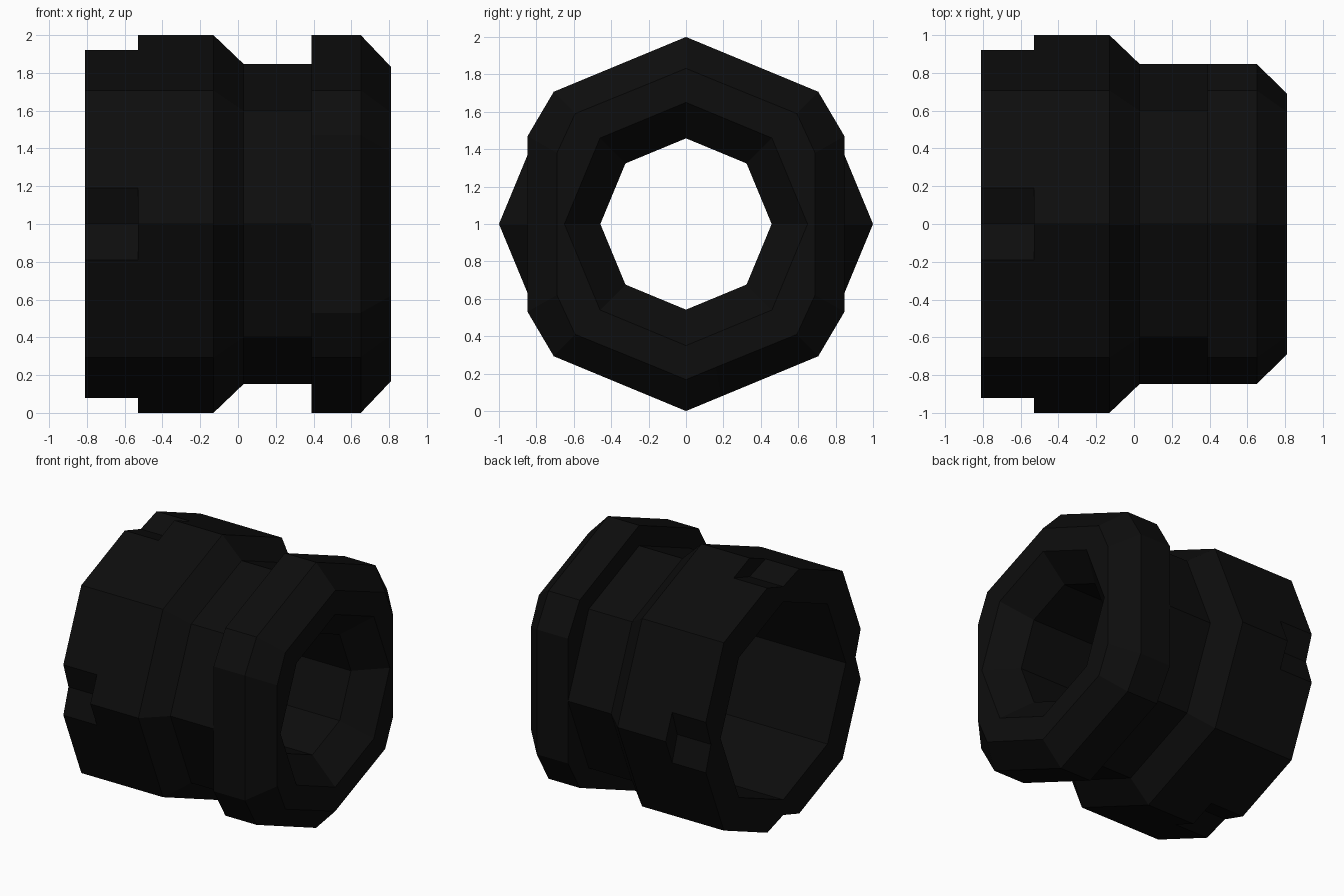
import bpy, bmesh

if "Cube" in bpy.data.objects:
    bpy.data.objects.remove(bpy.data.objects["Cube"])

black = bpy.data.materials.new("near_black")
black.diffuse_color = (0.004, 0.004, 0.004, 1)
black.use_nodes = True
black.node_tree.nodes["Principled BSDF"].inputs["Base Color"].default_value = black.diffuse_color


def loop(x, quarter):
    """Mirror 5 quarter points (y axis to z axis) into a 16-point ring at x."""
    q = quarter
    pts = list(q)
    pts += [(-y, z) for y, z in reversed(q[:-1])]
    pts += [(-y, -z) for y, z in q[1:]]
    pts += [(y, -z) for y, z in reversed(q[1:-1])]
    return [(x, y, z + 1) for y, z in pts]


def octagon(r):
    d, a, b = 0.7071 * r, 0.9213 * r, 0.19 * r
    return [(r, 0), (a, b), (d, d), (b, a), (0, r)]


# Octagon with a V notch at each of its four axis corners
notched = [(0.86, 0), (0.9213, 0.19), (0.7071, 0.7071), (0.19, 0.9213), (0, 0.86)]
# Flange outline with flattened sides, and its bevelled end
flange = [(0.847, 0), (0.847, 0.47), (0.7071, 0.7071), (0.19, 0.9213), (0, 1)]
flange_end = [(0.69, 0), (0.69, 0.38), (0.593, 0.59), (0.16, 0.766), (0, 0.832)]

sections = [
    (-0.81, notched), (-0.53, notched), (-0.53, octagon(1)),     # notched collar
    (-0.13, octagon(1)), (0.03, octagon(0.847)),                 # taper
    (0.39, octagon(0.847)),                                      # neck
    (0.39, flange), (0.65, flange), (0.81, flange_end),          # flange
    (0.81, octagon(0.65)), (0.62, octagon(0.458)),               # funnel mouth
    (0.10, octagon(0.458)), (0.10, octagon(0.745)),              # narrow bore, step
    (-0.81, octagon(0.745)),                                     # wide bore
]

# Loft all sections into one closed hollow sleeve
bm = bmesh.new()
rings = [[bm.verts.new(p) for p in loop(x, q)] for x, q in sections]
for i, ring in enumerate(rings):
    nxt = rings[(i + 1) % len(rings)]
    for j in range(16):
        k = (j + 1) % 16
        bm.faces.new((ring[j], ring[k], nxt[k], nxt[j]))
bmesh.ops.remove_doubles(bm, verts=bm.verts, dist=0.0005)
bmesh.ops.recalc_face_normals(bm, faces=bm.faces)

mesh = bpy.data.meshes.new("coupling_sleeve")
bm.to_mesh(mesh)
bm.free()
mesh.materials.append(black)
sleeve = bpy.data.objects.new("coupling_sleeve", mesh)
bpy.context.collection.objects.link(sleeve)
